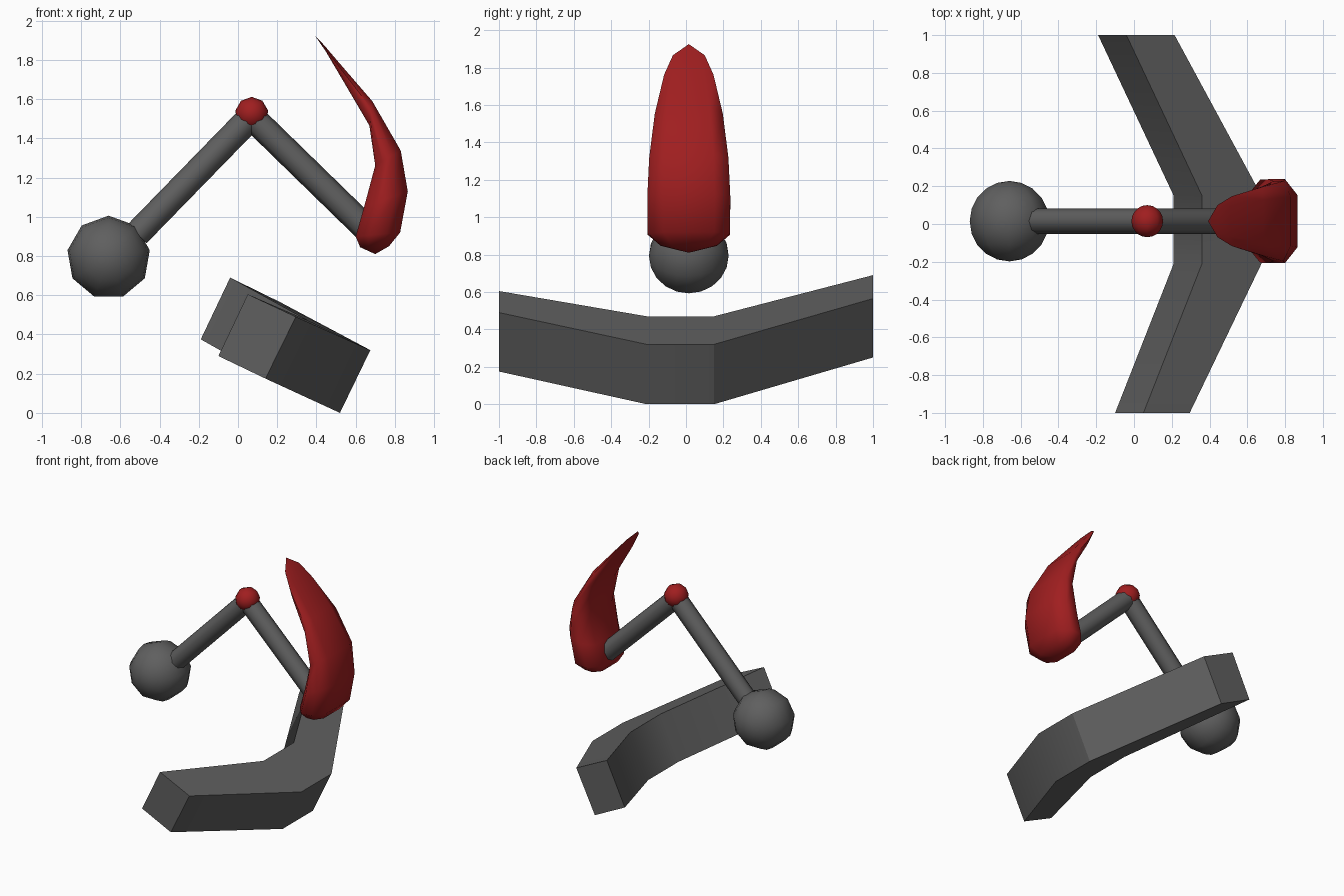
import bpy, bmesh, math
from mathutils import Vector

if "Cube" in bpy.data.objects:
    bpy.data.objects.remove(bpy.data.objects["Cube"])

YC = 0.015  # centre plane of the arm


def material(name, rgb):
    m = bpy.data.materials.new(name)
    m.diffuse_color = (*rgb, 1)
    m.use_nodes = True
    m.node_tree.nodes["Principled BSDF"].inputs["Base Color"].default_value = m.diffuse_color
    return m


red = material("red", (0.35, 0.013, 0.014))
dark = material("dark_grey", (0.115, 0.115, 0.115))


def finish(ob, name, mat, smooth):
    ob.name = name
    ob.data.materials.append(mat)
    bpy.ops.object.select_all(action='DESELECT')
    ob.select_set(True)
    bpy.context.view_layer.objects.active = ob
    bpy.ops.object.shade_smooth_by_angle(angle=math.radians(smooth))


def loft(name, rings, mat, smooth, start=None, end=None):
    """Bridge rings of points; close each end with a face or a tip point."""
    bm = bmesh.new()
    vr = [[bm.verts.new(p) for p in r] for r in rings]
    n = len(vr[0])
    for a, b in zip(vr, vr[1:]):
        for i in range(n):
            j = (i + 1) % n
            bm.faces.new((a[i], a[j], b[j], b[i]))
    for ring, tip in ((vr[0], start), (vr[-1], end)):
        if tip:
            t = bm.verts.new(tip)
            for i in range(n):
                bm.faces.new((ring[i], ring[(i + 1) % n], t))
        else:
            bm.faces.new(ring)
    bmesh.ops.recalc_face_normals(bm, faces=bm.faces)
    me = bpy.data.meshes.new(name)
    bm.to_mesh(me)
    bm.free()
    ob = bpy.data.objects.new(name, me)
    bpy.context.collection.objects.link(ob)
    finish(ob, name, mat, smooth)


def ball(name, x, z, r, mat):
    """Nine-sided ball with its poles along y and one corner straight up."""
    n, rows = 9, 10
    rings = []
    for k in range(1, rows):
        lat = math.pi * k / rows
        rings.append([(x + r * math.sin(lat) * math.sin(math.tau * i / n),
                       YC - r * math.cos(lat),
                       z + r * math.sin(lat) * math.cos(math.tau * i / n))
                      for i in range(n)])
    loft(name, rings, mat, 50, (x, YC - r, z), (x, YC + r, z))


def rod(name, a, b, r=0.068):
    a, b = Vector((a[0], YC, a[1])), Vector((b[0], YC, b[1]))
    d = b - a
    bpy.ops.mesh.primitive_cylinder_add(vertices=8, radius=r, depth=d.length,
                                        location=(a + b) / 2)
    ob = bpy.context.object
    ob.rotation_euler = d.to_track_quat('Z', 'Y').to_euler()
    finish(ob, name, dark, 50)


# Bent base bar: a tilted square section at each y
mid = [(0.52, 0), (0.675, 0.32), (0.36, 0.47), (0.21, 0.15)]
front = [(0.14, 0.175), (0.295, 0.49), (0.05, 0.605), (-0.10, 0.29)]
back = [(0.06, 0.25), (0.215, 0.565), (-0.04, 0.69), (-0.19, 0.375)]
bar = [(-1, front), (-0.21, mid), (0.15, mid), (1, back)]
loft("base_bar", [[(x, y, z) for x, z in sec] for y, sec in bar], dark, 30)

# Jointed arm
ball("shoulder_ball", -0.66, 0.793, 0.213, dark)
rod("upper_arm", (-0.515, 0.913), (0.055, 1.498))
rod("forearm", (0.075, 1.505), (0.665, 0.93))
ball("elbow_joint", 0.07, 1.527, 0.085, red)

# Curved claw: outer x,z / inner x,z / half width
claw = [((0.77, 0.85), (0.623, 0.845), 0.15),
        ((0.827, 0.92), (0.60, 0.90), 0.22),
        ((0.866, 1.13), (0.644, 1.053), 0.222),
        ((0.83, 1.338), (0.70, 1.262), 0.212),
        ((0.685, 1.59), (0.67, 1.466), 0.182),
        ((0.508, 1.795), (0.542, 1.684), 0.132),
        ((0.44, 1.875), (0.447, 1.845), 0.085)]
section = [(-.62, 0), (.62, 0), (1, .3), (1, .7),
           (.62, 1), (-.62, 1), (-1, .7), (-1, .3)]
rings = []
for o, i, w in claw:
    o, i = Vector((o[0], YC, o[1])), Vector((i[0], YC, i[1]))
    rings.append([o.lerp(i, t) + Vector((0, s * w, 0)) for s, t in section])
loft("claw", rings, red, 80, (0.70, YC, 0.81), (0.392, YC, 1.925))
